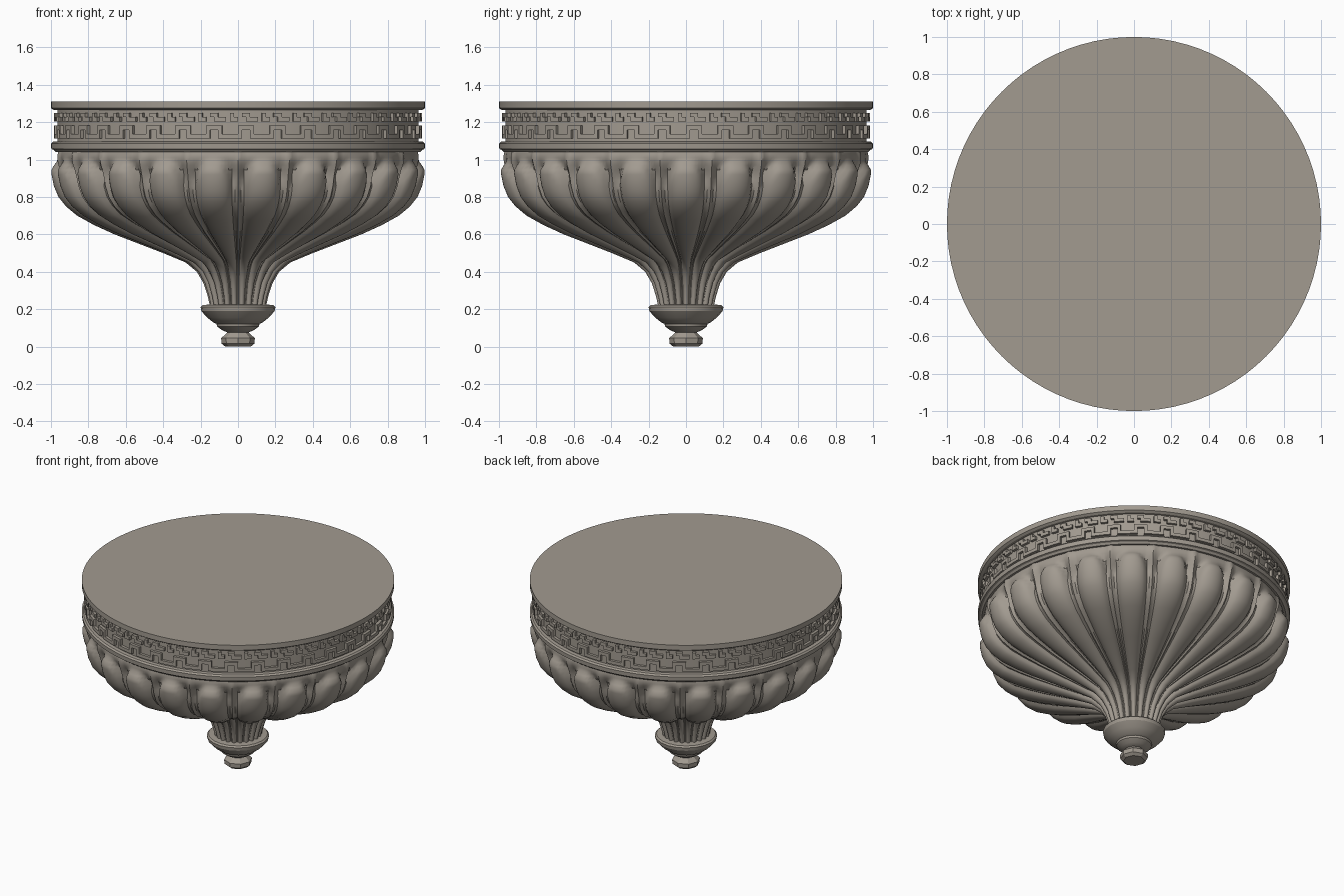
import bpy, bmesh, math

if "Cube" in bpy.data.objects:
    bpy.data.objects.remove(bpy.data.objects["Cube"])

stone = bpy.data.materials.new("warm_grey_stone")
stone.diffuse_color = (0.36, 0.325, 0.28, 1)
stone.use_nodes = True
stone.node_tree.nodes["Principled BSDF"].inputs["Base Color"].default_value = stone.diffuse_color
PETALS = 22


def finish(bm, name, angle=30):
    bmesh.ops.recalc_face_normals(bm, faces=bm.faces)
    me = bpy.data.meshes.new(name)
    bm.to_mesh(me)
    bm.free()
    me.materials.append(stone)
    ob = bpy.data.objects.new(name, me)
    bpy.context.collection.objects.link(ob)
    bpy.ops.object.select_all(action='DESELECT')
    ob.select_set(True)
    bpy.context.view_layer.objects.active = ob
    bpy.ops.object.shade_smooth_by_angle(angle=math.radians(angle))
    return ob


def rings(bm, rows, n, radius, cap=True):
    """Stack of rings; radius(row, angle) gives (r, z). Returns the faces by (row, column)."""
    vs = []
    for k in range(rows):
        ring = []
        for i in range(n):
            a = 2 * math.pi * i / n
            r, z = radius(k, a)
            ring.append(bm.verts.new((r * math.sin(a), -r * math.cos(a), z)))
        vs.append(ring)
    faces = {}
    for k in range(rows - 1):
        for i in range(n):
            j = (i + 1) % n
            faces[k, i] = bm.faces.new((vs[k][i], vs[k][j], vs[k + 1][j], vs[k + 1][i]))
    if cap:
        bm.faces.new(vs[0])
        bm.faces.new(vs[-1])
    return faces


def turned(name, profile, n, angle=30):
    bm = bmesh.new()
    rings(bm, len(profile), n, lambda k, a: profile[k])
    return finish(bm, name, angle)


def smooth(t):
    t = max(0.0, min(1.0, t))
    return t * t * (3 - 2 * t)


# Plain rims above and below the frieze
turned("top_slab", [(0.985, 1.265), (1.0, 1.275), (1.0, 1.31)], 88)
turned("lower_moulding", [(0.975, 1.04), (0.985, 1.052), (0.998, 1.056),
                          (1.0, 1.085), (0.99, 1.095), (0.965, 1.098)], 88)

# Frieze: ring of small cells, the marked ones raised as a key pattern and leaves
motif = ["........",
         ".##...#.",
         "..###.##",
         "........",
         "####....",
         "#..#....",
         "#..#####",
         "........"]
REPEATS = 36
cols, nrow = len(motif[0]), len(motif)
bm = bmesh.new()
cells = rings(bm, nrow + 1, REPEATS * cols,
              lambda k, a: (0.966, 1.09 + 0.182 * k / nrow), cap=False)
raised = [f for (k, i), f in cells.items() if motif[nrow - 1 - k][i % cols] == '#']
out = bmesh.ops.extrude_face_region(bm, geom=raised)
for v in out['geom']:
    if isinstance(v, bmesh.types.BMVert):
        v.co.x *= 1.019
        v.co.y *= 1.019
bmesh.ops.delete(bm, geom=raised, context='FACES')
finish(bm, "carved_frieze")

# Fluted bowl: outer outline (r, z), carved into round-topped petals with thin ribs between
outline = [(0.150, 0.215), (0.162, 0.27), (0.185, 0.34), (0.22, 0.40), (0.28, 0.45),
           (0.40, 0.50), (0.53, 0.55), (0.66, 0.60), (0.77, 0.65), (0.86, 0.70),
           (0.92, 0.75), (0.96, 0.80), (0.985, 0.86), (0.997, 0.92), (0.998, 0.97),
           (0.992, 1.01), (0.982, 1.05)]
dense = []
for (r0, z0), (r1, z1) in zip(outline, outline[1:]):
    dense += [(r0, z0), ((r0 + r1) / 2, (z0 + z1) / 2)]
dense.append(outline[-1])


def carved(k, a):
    r, z = dense[k]
    # u runs -1..1 across one petal; a groove faces the front
    u = ((a * PETALS / (2 * math.pi)) % 1.0) * 2 - 1
    s = abs(u) / 0.76
    if s < 1:
        arch = 1.015 - 0.10 * s ** 3
        h = math.sqrt(1 - 0.96 * s * s) * smooth((arch - z) / 0.07)
    else:
        h = 0.0
    if s >= 1:
        h = 0.45 * smooth((abs(u) - 0.76) / 0.22)
    depth = 0.085 if z < 0.9 else 0.085 - 0.06 * smooth((z - 0.9) / 0.13)
    depth += 0.06 * smooth((0.5 - z) / 0.15)
    return r * (1 - depth * (1 - h)), z + 0.02 * (1 - h) * smooth((0.8 - z) / 0.2) * (z > 0.42)


bm = bmesh.new()
rings(bm, len(dense), PETALS * 16, carved)
finish(bm, "fluted_bowl", 40)

# Turned collar and knob at the foot
turned("collar", [(0.055, 0.075), (0.085, 0.088), (0.112, 0.108), (0.115, 0.122),
                  (0.130, 0.128), (0.165, 0.155), (0.196, 0.19), (0.2, 0.212),
                  (0.19, 0.222), (0.14, 0.226)], 20)
turned("bottom_knob", [(0.068, 0.0), (0.088, 0.016), (0.09, 0.045), (0.065, 0.068),
                       (0.05, 0.085)], 8, 20)
